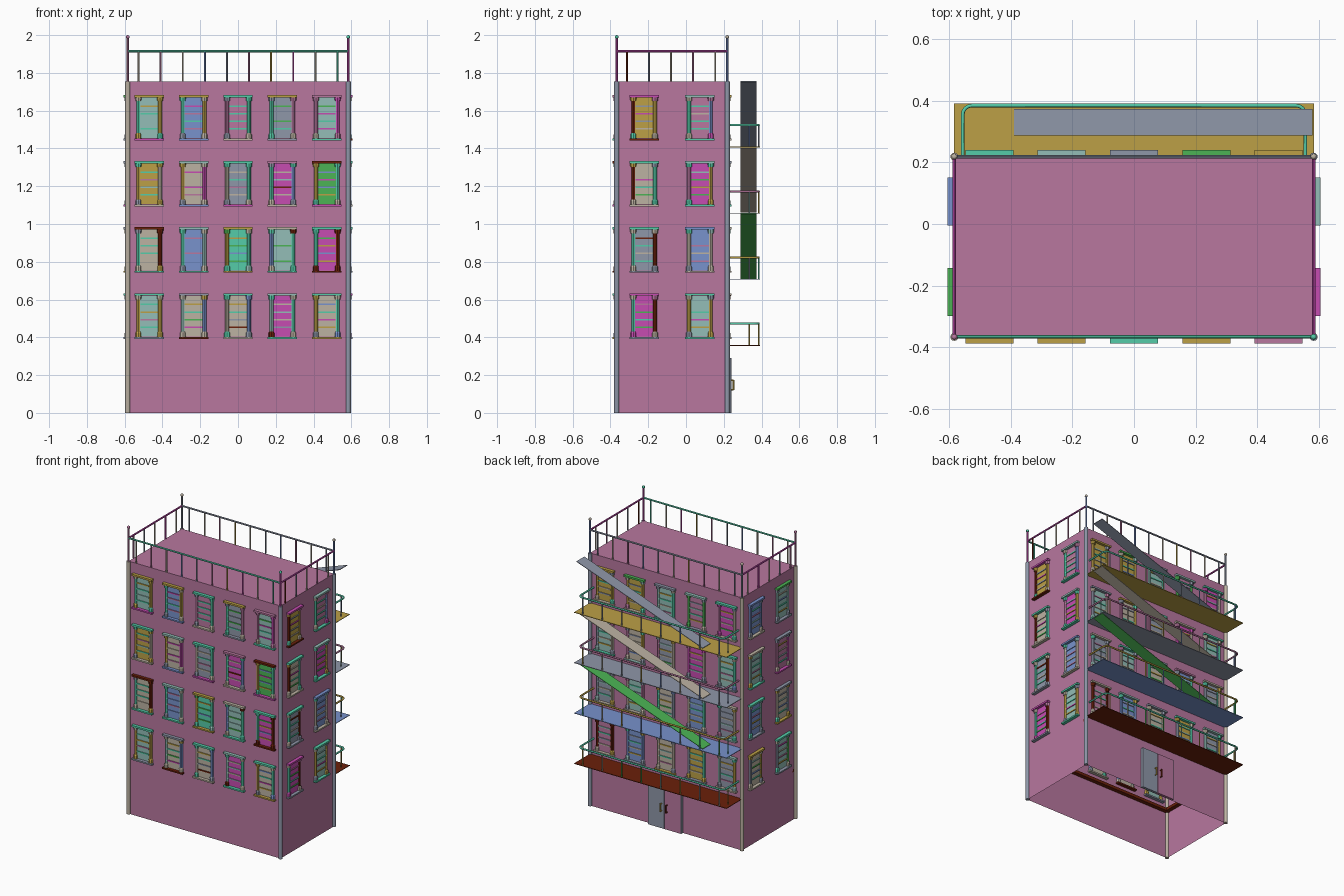
import bpy, bmesh, math, random
from mathutils import Matrix, Vector

if "Cube" in bpy.data.objects:
    bpy.data.objects.remove(bpy.data.objects["Cube"])
rng = random.Random(4)

# Palette: one letter per material
PALETTE = {"p": ("wall_pink", "B8779F"), "o": ("gold", "BCA046"), "t": ("tan", "BCB2A2"),
           "s": ("slate_grey", "8F97A9"), "m": ("magenta", "C64CB1"), "g": ("green", "4CB455"),
           "e": ("teal", "55CCA9"), "l": ("pale_teal", "93BDB7"), "b": ("blue", "7892CC"),
           "r": ("dark_brown", "6A200A")}
CODES = "".join(PALETTE)
SOFT = "otsgelb"


def linear(v):
    return v / 12.92 if v <= 0.04045 else ((v + 0.055) / 1.055) ** 2.4


MATS = []
for label, code in PALETTE.values():
    rgb = [linear(int(code[i:i + 2], 16) / 255) for i in (0, 2, 4)]
    mat = bpy.data.materials.new(label)
    mat.use_nodes = True
    mat.diffuse_color = (*rgb, 1)
    mat.node_tree.nodes["Principled BSDF"].inputs["Base Color"].default_value = (*rgb, 1)
    MATS.append(mat)


def paint(verts, code):
    for f in {f for v in verts for f in v.link_faces}:
        f.material_index = CODES.index(code)


def box(bm, lo, hi, code):
    lo, hi = Vector(lo), Vector(hi)
    mat = Matrix.Translation((lo + hi) / 2) @ Matrix.Diagonal((*(hi - lo), 1))
    verts = bmesh.ops.create_cube(bm, size=1, matrix=mat)["verts"]
    paint(verts, code)
    return verts


def rod(bm, a, b, r1, code, r2=None, sides=8):
    a, b = Vector(a), Vector(b)
    d = b - a
    mat = Matrix.Translation((a + b) / 2) @ d.to_track_quat("Z", "Y").to_matrix().to_4x4()
    made = bmesh.ops.create_cone(bm, cap_ends=True, segments=sides, radius1=r1,
                                 radius2=r1 if r2 is None else r2, depth=d.length, matrix=mat)
    paint(made["verts"], code)


def finish(bm, name, matrix=None):
    me = bpy.data.meshes.new(name)
    bm.to_mesh(me)
    bm.free()
    for m in MATS:
        me.materials.append(m)
    ob = bpy.data.objects.new(name, me)
    bpy.context.collection.objects.link(ob)
    if matrix:
        ob.matrix_world = matrix


W, FRONT, BACK, TOP = 0.584, -0.367, 0.219, 1.755
STEP = 0.35
MID = (FRONT + BACK) / 2

# Building shell, open underneath
bm = bmesh.new()
box(bm, (-W, FRONT, 0), (W, BACK, TOP), "p")
bmesh.ops.delete(bm, geom=[f for f in bm.faces if f.normal.z < -0.5], context="FACES")
finish(bm, "building_walls")

# Brown ledge running round the inside of the walls
bm = bmesh.new()
for y0, y1 in ((FRONT, FRONT + 0.03), (BACK - 0.03, BACK)):
    box(bm, (-W, y0 + 0.001, 0.33), (W, y1 - 0.001, 0.35), "r")
for x0, x1 in ((-W, -W + 0.03), (W - 0.03, W)):
    box(bm, (x0 + 0.001, FRONT + 0.03, 0.33), (x1 - 0.001, BACK - 0.03, 0.35), "r")
finish(bm, "inner_ledge")

# Corner columns
bm = bmesh.new()
for x, y, c in ((-W, FRONT, "t"), (W, FRONT, "s"), (W, BACK, "s"), (-W, BACK, "t")):
    rod(bm, (x, y, 0), (x, y, TOP), 0.013, c, sides=12)
finish(bm, "corner_columns")


# Window code: pane, lintel, sill, then capital, shaft and base of each jamb, then bars
def window(name, code, u, wall, z, angle):
    bm = bmesh.new()
    box(bm, (-0.056, -0.004, 0.01), (0.056, 0.004, 0.225), code[0])
    box(bm, (-0.078, -0.022, 0.226), (0.078, 0.022, 0.238), code[1])
    box(bm, (-0.078, -0.022, -0.003), (0.078, 0.022, 0.007), code[2])
    for x, (cap, shaft, base) in ((-0.057, code[3:6]), (0.057, code[6:9])):
        rod(bm, (x, 0, 0.007), (x, 0, 0.028), 0.016, base)
        rod(bm, (x, 0, 0.028), (x, 0, 0.036), 0.016, base, 0.011)
        rod(bm, (x, 0, 0.036), (x, 0, 0.206), 0.011, shaft)
        rod(bm, (x, 0, 0.206), (x, 0, 0.226), 0.016, cap, 0.018)
    for k, bar in enumerate(code[9:]):
        h = 0.055 + 0.04 * k
        box(bm, (-0.047, -0.009, h), (0.047, 0.004, h + 0.008), bar)
    place = Matrix.Rotation(angle, 4, "Z") @ Matrix.Translation((u, wall, z))
    finish(bm, name, Matrix.Translation((0, MID, 0)) @ place)


# Rows run from the lowest storey up, columns from left to right as seen from outside
FRONT_ROWS = ["lestootooepoe tsrtltobtmgeo tetetebbsrseo mleelrtetstlt teooostebomeb",
              "tresetrroteee bleeestltbpbp eoogoetelgbgo lteebtreeglgl mereerrrrobog",
              "oeteosotoelpe tlboostmtpmtm semetseettpet mptsetebstrlt grmooeeetobmb",
              "lomteoooeeleo bobeestotpepm petspseeteeee sosseepptegsg lpepptmmpmemg"]
LEFT_ROWS = ["mmstemprtgegp leetossooomel", "sestettrseter bbtetslttptpb",
             "tetortseegemt mleepeeoogogl", "omrorepottsms pletetpbmeete"]
BACK_ROWS = ["pttrrtrrotsel blseblobsotes tsotttstspelo oesosoteotble slttlseolpeto",
             "stteslstoetlp letptssptotse tsloetbstegos bpsstsletotel stlespoteplts",
             "lsetslptsotep tolspteosbets setlpsotsgtol mtspmsmtsleto lestlstebtpeo",
             "ootootsoestel ogttoploetbes lseslstespteo plsgggsgtoels metmpmstegtlo"]
RIGHT_ROWS = ["totosttosebgl lestsesgtoptm", "bestbeslstope tsooteosoebls",
              "lteolotesopes psmsptsmtelto", "bbtbbssbttlpe lgsslstlsoebt"]
DEPTH = (BACK - FRONT) / 2
for side, turn, dist, rows, gap in (("front", 0, DEPTH, FRONT_ROWS, 0.235),
                                    ("left", 90, W, LEFT_ROWS, 0.295),
                                    ("back", 180, DEPTH, BACK_ROWS, 0.235),
                                    ("right", 270, W, RIGHT_ROWS, 0.295)):
    for r, row in enumerate(rows):
        codes = row.split()
        for i, code in enumerate(codes):
            u = (i - (len(codes) - 1) / 2) * gap
            window(f"{side}_window_{r + 1}_{i + 1}", code, u, -dist,
                   0.395 + STEP * r, math.radians(turn))

# Roof railing: corner posts with ball tops, rails and balusters
RAIL_Z = 1.915
bm = bmesh.new()
for x, y, post, ball in ((-W, FRONT, "p", "p"), (W, FRONT, "m", "e"),
                         (W, BACK, "b", "t"), (-W, BACK, "s", "t")):
    rod(bm, (x, y, TOP), (x, y, 1.985), 0.006, post)
    ball_at = Matrix.Translation((x, y, 1.99))
    paint(bmesh.ops.create_uvsphere(bm, u_segments=10, v_segments=6, radius=0.01,
                                    matrix=ball_at)["verts"], ball)
for y, c, colours in ((FRONT, "e", "tptbspomte"), (BACK, "s", "stpotsbpts")):
    rod(bm, (-W, y, RAIL_Z), (W, y, RAIL_Z), 0.006, c)
    for i, code in enumerate(colours):
        x = (i - 4.5) * 0.117
        rod(bm, (x, y, TOP), (x, y, RAIL_Z), 0.005, code)
for x, colours in ((-W, "pstmt"), (W, "rstpt")):
    rod(bm, (x, FRONT, RAIL_Z), (x, BACK, RAIL_Z), 0.006, "m")
    for i, code in enumerate(colours):
        y = MID - 0.005 + (i - 2) * 0.117
        rod(bm, (x, y, TOP), (x, y, RAIL_Z), 0.005, code)
finish(bm, "roof_railing")


# Balcony handrail: a tube with rounded corners returning to the wall
def handrail(name, z, code):
    x, y, r = 0.557, 0.385, 0.03
    pts = [(x, BACK)] + [(x - r + r * math.cos(a), y - r + r * math.sin(a))
                         for a in (k * math.pi / 8 for k in range(5))]
    pts += [(-px, py) for px, py in reversed(pts)]
    cu = bpy.data.curves.new(name, "CURVE")
    cu.dimensions = "3D"
    cu.bevel_depth, cu.bevel_resolution = 0.006, 1
    cu.materials.append(MATS[CODES.index(code)])
    sp = cu.splines.new("POLY")
    sp.points.add(len(pts) - 1)
    for p, (px, py) in zip(sp.points, pts):
        p.co = (px, py, z, 1)
    bpy.context.collection.objects.link(bpy.data.objects.new(name, cu))


# Balconies along the back
for level, (deck, rail) in enumerate(("re", "bo", "sp", "oe")):
    z = 0.355 + STEP * level
    bm = bmesh.new()
    box(bm, (-0.585, BACK, z), (0.585, 0.392, z + 0.004), deck)
    finish(bm, f"balcony_deck_{level + 1}")
    handrail(f"balcony_handrail_{level + 1}", z + 0.118, rail)
    bm = bmesh.new()
    spots = [((i - 3.5) * 0.15, 0.385) for i in range(8)] + [(-0.557, 0.335), (0.557, 0.335)]
    for x, y in spots:
        rod(bm, (x, y, z), (x, y, z + 0.118), 0.004, rng.choice(SOFT))
    finish(bm, f"balcony_posts_{level + 1}")

# Sloping stair ramps between balconies
for level, code in enumerate("gts"):
    z = 0.71 + STEP * level
    bm = bmesh.new()
    verts = box(bm, (-0.39, 0.288, z), (0.58, 0.374, z + 0.004), code)
    for v in verts:
        v.co.z += (v.co.x + 0.39) / 0.97 * 0.343
    finish(bm, f"stair_ramp_{level + 1}")

# Double door with pull handles at the back
bm = bmesh.new()
box(bm, (0.002, BACK, 0), (0.125, 0.238, 0.29), "s")
box(bm, (-0.125, BACK, 0), (-0.002, 0.238, 0.29), "p")
box(bm, (-0.13, BACK, 0), (-0.125, 0.24, 0.29), "s")
for x, c in ((0.022, "o"), (-0.022, "r")):
    rod(bm, (x, 0.252, 0.12), (x, 0.252, 0.175), 0.005, c)
    for z in (0.123, 0.172):
        rod(bm, (x, 0.238, z), (x, 0.252, z), 0.004, c)
finish(bm, "back_door")
